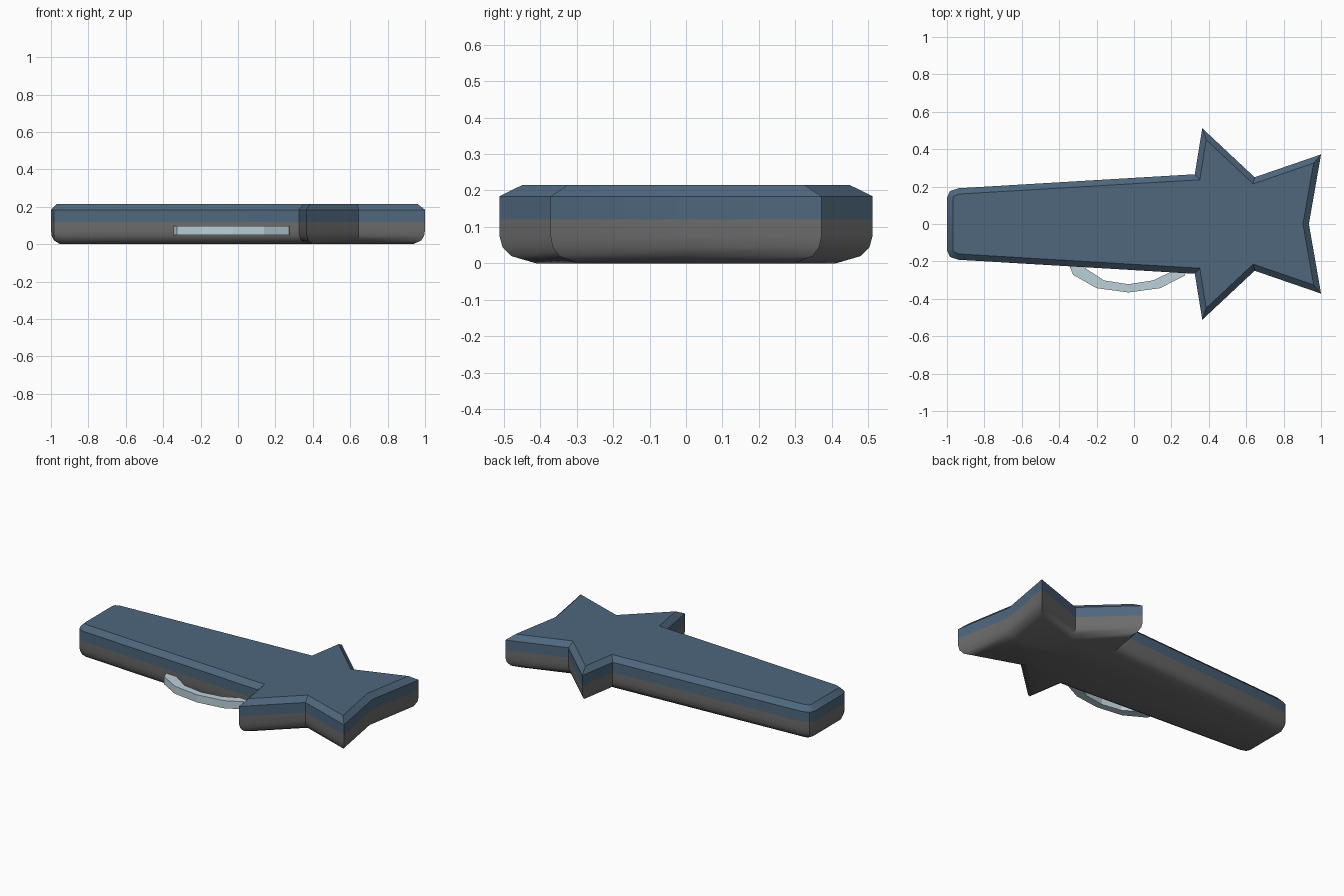
import bpy, bmesh
from mathutils import Vector

if "Cube" in bpy.data.objects:
    bpy.data.objects.remove(bpy.data.objects["Cube"])


def material(name, rgb):
    m = bpy.data.materials.new(name)
    m.diffuse_color = (*rgb, 1)
    m.use_nodes = True
    m.node_tree.nodes["Principled BSDF"].inputs["Base Color"].default_value = m.diffuse_color
    return m


blue = material("slate blue", (0.077, 0.135, 0.205))
grey = material("dark grey", (0.15, 0.15, 0.152))
pale = material("pale blue grey", (0.50, 0.64, 0.69))


def inset(points, d):
    """Mitred inward offset of a counter-clockwise outline."""
    out = []
    n = len(points)
    for i in range(n):
        p = Vector(points[i])
        a = (p - Vector(points[i - 1])).normalized()
        b = (Vector(points[(i + 1) % n]) - p).normalized()
        na, nb = Vector((-a.y, a.x)), Vector((-b.y, b.x))
        out.append(p + (na + nb) * d / (1 + na.dot(nb)))
    return out


def loft(name, rings, mats, rule=None):
    """Skin a stack of equal-length closed rings and cap both ends."""
    bm = bmesh.new()
    loops = [[bm.verts.new(p) for p in r] for r in rings]
    n = len(loops[0])
    for lo, hi in zip(loops, loops[1:]):
        for i in range(n):
            j = (i + 1) % n
            bm.faces.new((lo[i], lo[j], hi[j], hi[i]))
    bm.faces.new(loops[0][::-1])
    bm.faces.new(loops[-1])
    bmesh.ops.recalc_face_normals(bm, faces=bm.faces)
    if rule:
        for f in bm.faces:
            f.material_index = rule(f.calc_center_median())
    me = bpy.data.meshes.new(name)
    bm.to_mesh(me)
    bm.free()
    for m in mats:
        me.materials.append(m)
    ob = bpy.data.objects.new(name, me)
    bpy.context.collection.objects.link(ob)
    return ob


# Star-ended case: half outline mirrored across y = 0
half = [(1.0, 0.372), (0.645, 0.25), (0.365, 0.512), (0.325, 0.266),
        (-0.94, 0.191), (-0.985, 0.175), (-1.0, 0.14)]
outline = [(0.935, 0.0)] + half + [(x, -y) for x, y in reversed(half)]

# Layers: height and inset, bottom to top
layers = [(0.0, 0.05), (0.02, 0.016), (0.045, 0.004), (0.075, 0.0),
          (0.12, 0.0), (0.184, 0.0), (0.215, 0.031)]
rings = [[(p.x, p.y, z) for p in inset(outline, d)] for z, d in layers]
case = loft("case_body", rings, [grey, blue], lambda c: 1 if c.z > 0.12 else 0)

# Curved carrying handle on the front edge: outer and inner arc points
outer = [(-0.355, -0.20), (-0.325, -0.272), (-0.2, -0.343), (-0.03, -0.366),
         (0.14, -0.343), (0.272, -0.275), (0.295, -0.20)]
inner = [(-0.29, -0.20), (-0.27, -0.23), (-0.16, -0.302), (-0.03, -0.322),
         (0.1, -0.302), (0.21, -0.25), (0.235, -0.20)]
z0, z1 = 0.048, 0.096
sections = [[(*o, z0), (*o, z1), (*i, z1), (*i, z0)] for o, i in zip(outer, inner)]
loft("carry_handle", sections, [pale])

# Soften only the rounded lower edge of the case
bpy.context.view_layer.objects.active = case
case.select_set(True)
bpy.ops.object.shade_smooth_by_angle(angle=0.6)
